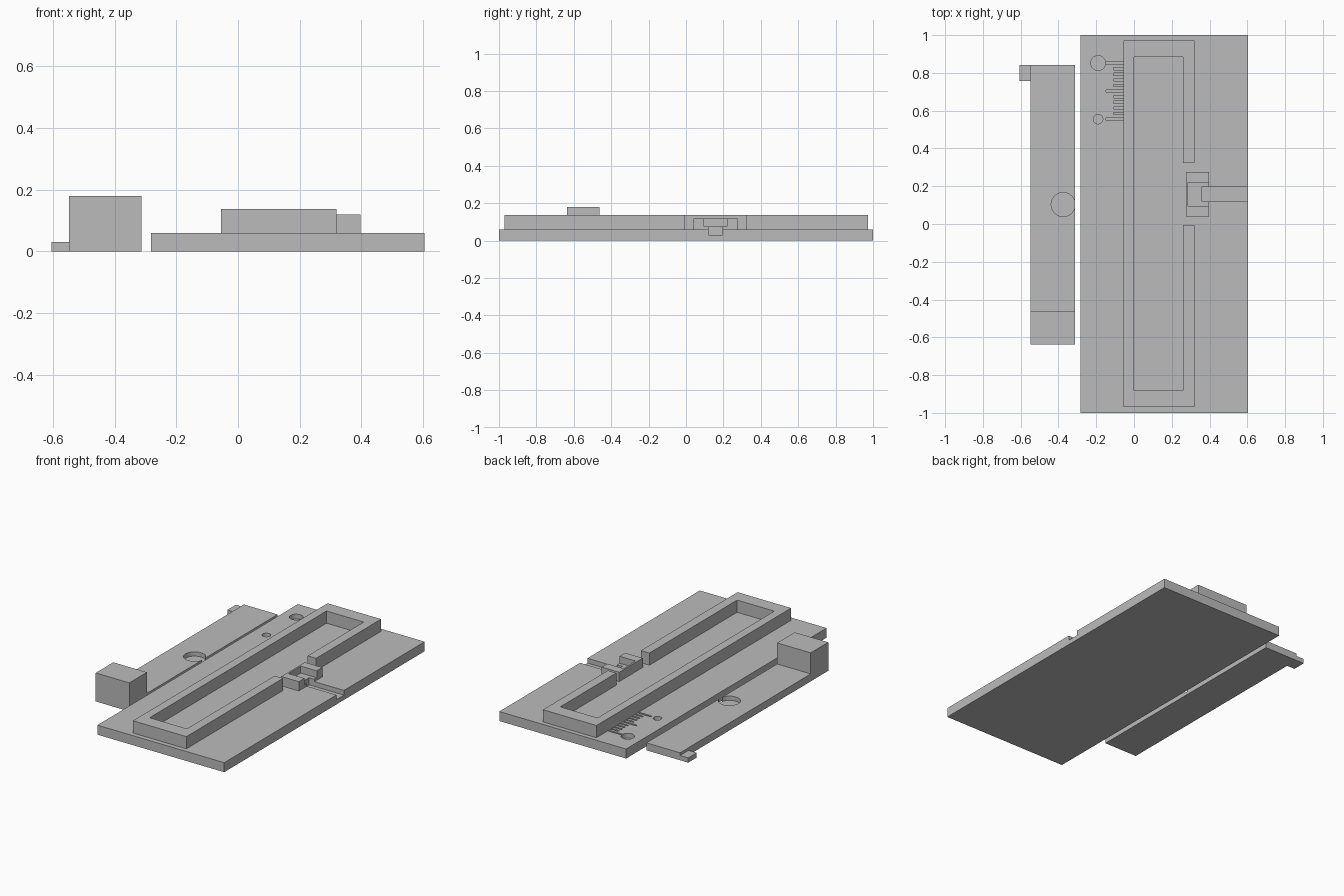
import bpy, bmesh, math
from mathutils import Vector

if "Cube" in bpy.data.objects:
    bpy.data.objects.remove(bpy.data.objects["Cube"])

grey = bpy.data.materials.new("plain grey")
grey.diffuse_color = (0.5, 0.5, 0.5, 1)
grey.use_nodes = True
grey.node_tree.nodes["Principled BSDF"].inputs["Base Color"].default_value = grey.diffuse_color


def finish(name, bm):
    bmesh.ops.recalc_face_normals(bm, faces=bm.faces)
    me = bpy.data.meshes.new(name)
    bm.to_mesh(me)
    bm.free()
    me.materials.append(grey)
    ob = bpy.data.objects.new(name, me)
    bpy.context.collection.objects.link(ob)
    return ob


def prism(name, points, offset):
    """Extrude a flat outline of 3D points along an offset."""
    bm = bmesh.new()
    face = bm.faces.new([bm.verts.new(p) for p in points])
    out = bmesh.ops.extrude_face_region(bm, geom=[face])
    verts = [g for g in out["geom"] if isinstance(g, bmesh.types.BMVert)]
    bmesh.ops.translate(bm, verts=verts, vec=Vector(offset))
    if not any(f is face for f in bm.faces):
        bm.faces.new([v for v in bm.verts if v not in verts])
    return finish(name, bm)


def box(name, x0, x1, y0, y1, z0, z1):
    return prism(name, [(x0, y0, z0), (x1, y0, z0), (x1, y1, z0), (x0, y1, z0)],
                 (0, 0, z1 - z0))


def disc(name, x, y, r, z0, z1, n=48):
    pts = [(x + r * math.cos(2 * math.pi * i / n),
            y + r * math.sin(2 * math.pi * i / n), z0) for i in range(n)]
    return prism(name, pts, (0, 0, z1 - z0))


def cut(target, *cutters):
    for c in cutters:
        mod = target.modifiers.new("cut", "BOOLEAN")
        mod.operation, mod.solver, mod.object = "DIFFERENCE", "EXACT", c
        bpy.context.view_layer.objects.active = target
        bpy.ops.object.modifier_apply(modifier=mod.name)
        bpy.data.objects.remove(c)


PLATE, RIM, BLOCK = 0.06, 0.137, 0.119

# Base plate with outlet channel, two blind holes and an engraved scale
base = box("base_plate", -0.282, 0.604, -1, 1, 0, PLATE)
cut(base,
    box("channel_cutter", 0.36, 0.7, 0.12, 0.195, 0.03, 0.2),
    disc("large_hole_cutter", -0.19, 0.852, 0.039, 0.03, 0.1),
    disc("small_hole_cutter", -0.19, 0.555, 0.025, 0.03, 0.1))
for i in range(11):
    y = 0.852 - 0.0297 * i
    left = -0.149 if i % 5 == 0 else -0.108
    cut(base, box("tick_cutter", left, -0.054, y - 0.006, y + 0.006, 0.042, 0.1))

# Raised rim, open on the right side
rim = [(0.319, -0.006), (0.319, -0.97), (-0.055, -0.97), (-0.055, 0.972),
       (0.319, 0.972), (0.319, 0.324), (0.26, 0.324), (0.26, 0.883),
       (0.0, 0.883), (0.0, -0.881), (0.26, -0.881), (0.26, -0.006)]
prism("rim", [(x, y, PLATE) for x, y in rim], (0, 0, RIM - PLATE))

# Open socket block in the rim gap
socket = box("socket_block", 0.274, 0.397, 0.04, 0.275, PLATE, BLOCK)
cut(socket,
    box("pocket_cutter", 0.285, 0.5, 0.096, 0.219, 0.075, 0.2),
    box("slot_cutter", 0.36, 0.5, 0.12, 0.195, 0.02, 0.2))

# Separate slide with a tall end block, finger hole and side tab
LID = 0.047
profile = [(-0.637, 0), (0.842, 0), (0.842, LID), (-0.462, LID),
           (-0.462, 0.18), (-0.637, 0.18)]
slide = prism("slide", [(-0.548, y, z) for y, z in profile], (0.235, 0, 0))
cut(slide, disc("finger_hole_cutter", -0.375, 0.103, 0.0635, 0.02, 0.1))
box("slide_tab", -0.605, -0.548, 0.757, 0.842, 0, 0.03)
